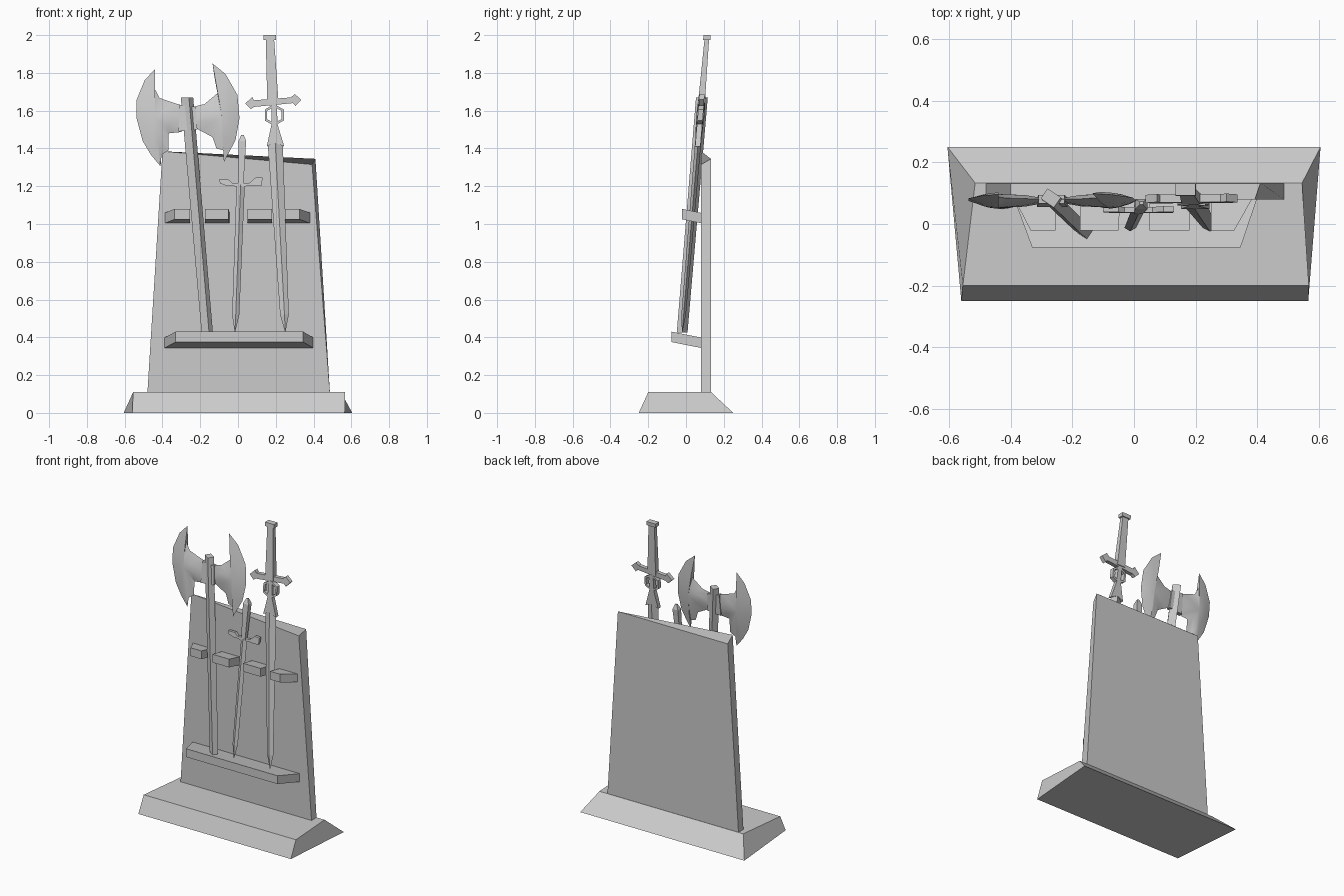
import bpy, bmesh, math

if "Cube" in bpy.data.objects:
    bpy.data.objects.remove(bpy.data.objects["Cube"])

grey = bpy.data.materials.new("plain_grey")
grey.use_nodes = True
grey.diffuse_color = (0.6, 0.6, 0.6, 1)
grey.node_tree.nodes["Principled BSDF"].inputs["Base Color"].default_value = (0.6, 0.6, 0.6, 1)


def make(name, verts, faces, smooth=False):
    bm = bmesh.new()
    vs = [bm.verts.new(v) for v in verts]
    for f in faces:
        bm.faces.new([vs[i] for i in f])
    bmesh.ops.recalc_face_normals(bm, faces=bm.faces)
    me = bpy.data.meshes.new(name)
    bm.to_mesh(me)
    bm.free()
    ob = bpy.data.objects.new(name, me)
    bpy.context.collection.objects.link(ob)
    me.materials.append(grey)
    if smooth:
        bpy.ops.object.select_all(action='DESELECT')
        ob.select_set(True)
        bpy.context.view_layer.objects.active = ob
        bpy.ops.object.shade_smooth_by_angle(angle=math.radians(30))
    return ob


def bridge(name, rings, smooth=False):
    """Skin a stack of equal rings and cap both ends."""
    n = len(rings[0])
    verts = [v for r in rings for v in r]
    faces = [list(range(n)), list(range(len(verts) - n, len(verts)))]
    for k in range(len(rings) - 1):
        for i in range(n):
            j = (i + 1) % n
            faces.append([k * n + i, k * n + j, k * n + n + j, k * n + n + i])
    return make(name, verts, faces, smooth)


def lean(x, z, d=0.0):
    """Point on the plane in which the weapons rest against the rack."""
    return (x, -0.02 + 0.084 * (z - 0.43) + d, z)


def shaft(name, sections, turn=0.0, sides="box"):
    """Four-sided bar; each section is x, z, half width, half depth."""
    signs = [(-1, -1), (1, -1), (1, 1), (-1, 1)] if sides == "box" else [(-1, 0), (0, -1), (1, 0), (0, 1)]
    c, s = math.cos(turn), math.sin(turn)
    return bridge(name, [[lean(x + a * w * c - b * d * s, z, a * w * s + b * d * c)
                          for a, b in signs] for x, z, w, d in sections])


def plate(name, outline, depth):
    return bridge(name, [[lean(x, z, d) for x, z in outline] for d in (-depth, depth)])


def lens(name, outline, centre, depth):
    """Blade with a sharp rim that swells towards its centre."""
    n = len(outline)
    cx, cz = centre
    mid = [(x + (cx - x) * 0.5, z + (cz - z) * 0.5) for x, z in outline]
    verts = [lean(x, z) for x, z in outline]
    faces = []
    for side in (-1, 1):
        o = len(verts)
        verts += [lean(x, z, side * depth * 0.75) for x, z in mid] + [lean(cx, cz, side * depth)]
        for i in range(n):
            j = (i + 1) % n
            faces += [[i, j, o + j, o + i], [o + i, o + j, o + n]]
    return make(name, verts, faces, True)


# Plinth and back board
bridge("base", [
    [(-0.56, -0.25, 0), (0.565, -0.25, 0), (0.605, 0.25, 0), (-0.605, 0.25, 0)],
    [(-0.555, -0.2, 0.11), (0.567, -0.2, 0.11), (0.545, 0.133, 0.11), (-0.515, 0.133, 0.11)]])
bridge("back_board", [
    [(-0.48, 0.08, 0.1), (0.487, 0.08, 0.1), (0.487, 0.132, 0.1), (-0.48, 0.132, 0.1)],
    [(-0.4, 0.08, 1.385), (0.392, 0.08, 1.315), (0.41, 0.132, 1.345), (-0.4, 0.132, 1.345)]])


# Shelf and pegs
def ledge(name, back, front, y, z, drop, thick):
    (a, b), (c, d) = back, front
    bridge(name, [[(a, 0.085, z - drop - t), (b, 0.085, z - drop - t), (d, y, z - t), (c, y, z - t)]
                  for t in (thick, 0)])


ledge("shelf", (-0.39, 0.4), (-0.33, 0.345), -0.077, 0.43, 0.032, 0.055)
pegs = [((-0.39, -0.255), (-0.335, -0.255)), ((-0.175, -0.045), (-0.175, -0.05)),
        ((0.05, 0.18), (0.05, 0.18)), ((0.25, 0.385), (0.25, 0.325))]
for i, (back, front) in enumerate(pegs):
    ledge(f"peg_{i + 1}", back, front, -0.021, 1.08, 0.022, 0.055)

# Double axe
shaft("axe_handle", [(-0.163, 0.425, 0.024, 0.018), (-0.27, 1.67, 0.026, 0.02)], -0.6)
lens("axe_right_blade", [
    (-0.44, 1.82), (-0.495, 1.76), (-0.537, 1.656), (-0.537, 1.56), (-0.505, 1.44), (-0.46, 1.365),
    (-0.41, 1.305), (-0.405, 1.365), (-0.368, 1.39), (-0.368, 1.48), (-0.3, 1.487), (-0.26, 1.53),
    (-0.27, 1.62), (-0.336, 1.64), (-0.415, 1.667), (-0.443, 1.72)], (-0.44, 1.56), 0.022)
lens("axe_left_blade", [
    (-0.135, 1.85), (-0.066, 1.794), (-0.003, 1.683), (0.008, 1.56), (-0.013, 1.444), (-0.075, 1.328),
    (-0.077, 1.39), (-0.114, 1.4), (-0.135, 1.46), (-0.204, 1.497), (-0.26, 1.53),
    (-0.26, 1.615), (-0.177, 1.635), (-0.108, 1.693), (-0.122, 1.762)], (-0.085, 1.57), 0.022)
plate("axe_socket", [(-0.315, 1.49), (-0.215, 1.5), (-0.225, 1.62), (-0.31, 1.63)], 0.014)

# Dagger
shaft("dagger_blade", [(-0.016, 0.432, 0.002, 0.002), (-0.012, 0.52, 0.019, 0.011),
                       (0.014, 1.21, 0.022, 0.014)], sides="diamond")
shaft("dagger_grip", [(0.014, 1.2, 0.014, 0.012), (0.023, 1.44, 0.02, 0.017), (0.024, 1.472, 0.006, 0.005)])
plate("dagger_guard", [
    (-0.1, 1.235), (-0.05, 1.235), (-0.03, 1.217), (0.06, 1.217), (0.095, 1.248), (0.13, 1.245),
    (0.125, 1.2), (0.085, 1.2), (0.055, 1.203), (0.012, 1.192), (-0.03, 1.203), (-0.06, 1.202),
    (-0.095, 1.215)], 0.009)

# Long sword
shaft("sword_blade", [(0.25, 0.432, 0.002, 0.002), (0.246, 0.52, 0.023, 0.012),
                      (0.197, 1.43, 0.04, 0.016)], sides="diamond")
plate("sword_blade_collar", [(0.152, 1.41), (0.197, 1.43), (0.245, 1.41), (0.21, 1.525), (0.205, 1.63),
                             (0.177, 1.63), (0.177, 1.525)], 0.014)
plate("sword_guard", [
    (0.038, 1.637), (0.075, 1.672), (0.085, 1.655), (0.28, 1.67), (0.3, 1.688), (0.335, 1.658),
    (0.305, 1.625), (0.29, 1.64), (0.19, 1.63), (0.085, 1.62), (0.068, 1.608)], 0.013)
shaft("sword_grip", [(0.185, 1.64, 0.03, 0.018), (0.169, 1.98, 0.022, 0.012)])
shaft("sword_pommel", [(0.168, 1.975, 0.033, 0.019), (0.167, 2.0, 0.033, 0.019)])


# Hexagonal ring below the guard
def hexagon(r, d):
    return [lean(0.192 + r * math.sin(k * math.pi / 3), 1.577 + r * math.cos(k * math.pi / 3), d)
            for k in range(6)]


rings = [hexagon(0.058, -0.014), hexagon(0.058, 0.014), hexagon(0.044, 0.014), hexagon(0.044, -0.014)]
make("sword_ring", sum(rings, []), [
    [k * 6 + i, k * 6 + (i + 1) % 6, (k + 1) % 4 * 6 + (i + 1) % 6, (k + 1) % 4 * 6 + i]
    for k in range(4) for i in range(6)])
